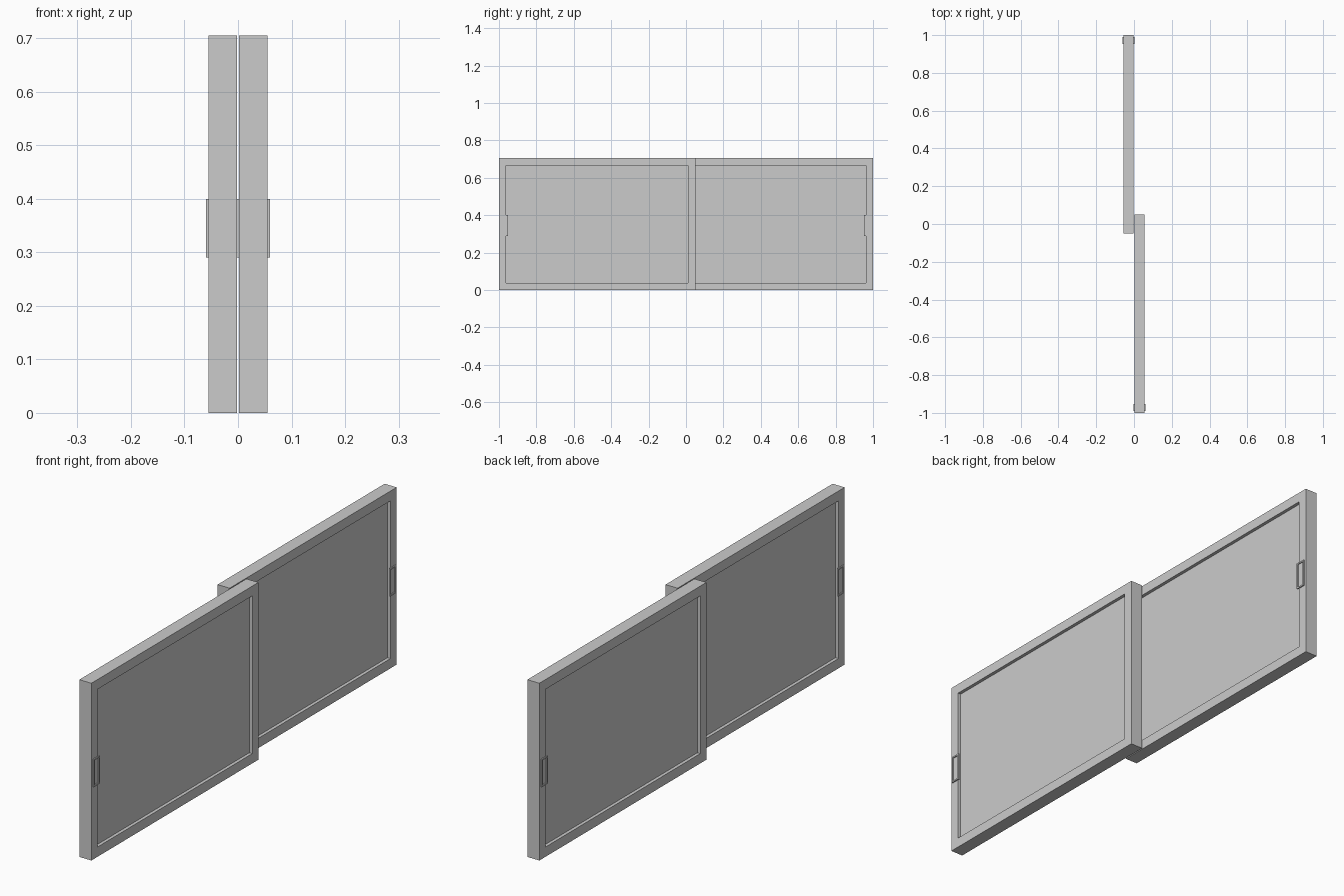
import bpy, bmesh
from mathutils import Matrix, Vector

cube = bpy.data.objects.get("Cube")
if cube:
    bpy.data.objects.remove(cube, do_unlink=True)

grey = bpy.data.materials.new("plain grey")
grey.use_nodes = True
colour = (0.6, 0.6, 0.6, 1)
grey.diffuse_color = colour
grey.node_tree.nodes["Principled BSDF"].inputs["Base Color"].default_value = colour

HEIGHT, LENGTH, DEPTH = 0.705, 1.05, 0.053
RAIL = 0.055       # width of the frame members
RECESS = 0.013     # depth of the pane below the frame face
PULL_W, PULL_H, PULL_OUT = 0.038, 0.11, 0.005


def panel(name, size, centre, border, sides, depth):
    """Box whose listed x faces are inset by a border and pushed inward."""
    bm = bmesh.new()
    bmesh.ops.create_cube(bm, size=1)
    bmesh.ops.scale(bm, vec=size, verts=bm.verts)
    for side in sides:
        bm.normal_update()
        face = max(bm.faces, key=lambda f: f.normal.x * side)
        bmesh.ops.inset_individual(bm, faces=[face], thickness=border)
        # separate the inset face from its border and sink it
        bmesh.ops.inset_individual(bm, faces=[face], thickness=0)
        bmesh.ops.translate(bm, verts=face.verts, vec=(-side * depth, 0, 0))
    bmesh.ops.translate(bm, verts=bm.verts, vec=centre)
    bm.normal_update()
    mesh = bpy.data.meshes.new(name)
    bm.to_mesh(mesh)
    bm.free()
    mesh.materials.append(grey)
    obj = bpy.data.objects.new(name, mesh)
    bpy.context.collection.objects.link(obj)
    return obj


# Two overlapping sliding sashes, the second turned half way round
for label, turn in (("front", 1), ("rear", -1)):
    x = turn * (0.002 + DEPTH / 2)
    y = turn * (LENGTH / 2 - 1)
    panel(label + "_sash", Vector((DEPTH, LENGTH, HEIGHT)),
          Vector((x, y, HEIGHT / 2)), RAIL, (1, -1), RECESS)

    # Recessed finger pulls on both faces of the outer stile
    for side in (1, -1):
        px = x + side * (DEPTH + PULL_OUT) / 2
        place = "right" if side < 0 else "left"
        panel(f"{label}_sash_{place}_pull", Vector((PULL_OUT, PULL_W, PULL_H)),
              Vector((px, -turn * 0.972, 0.345)), 0.008, (side,), 0.004)
